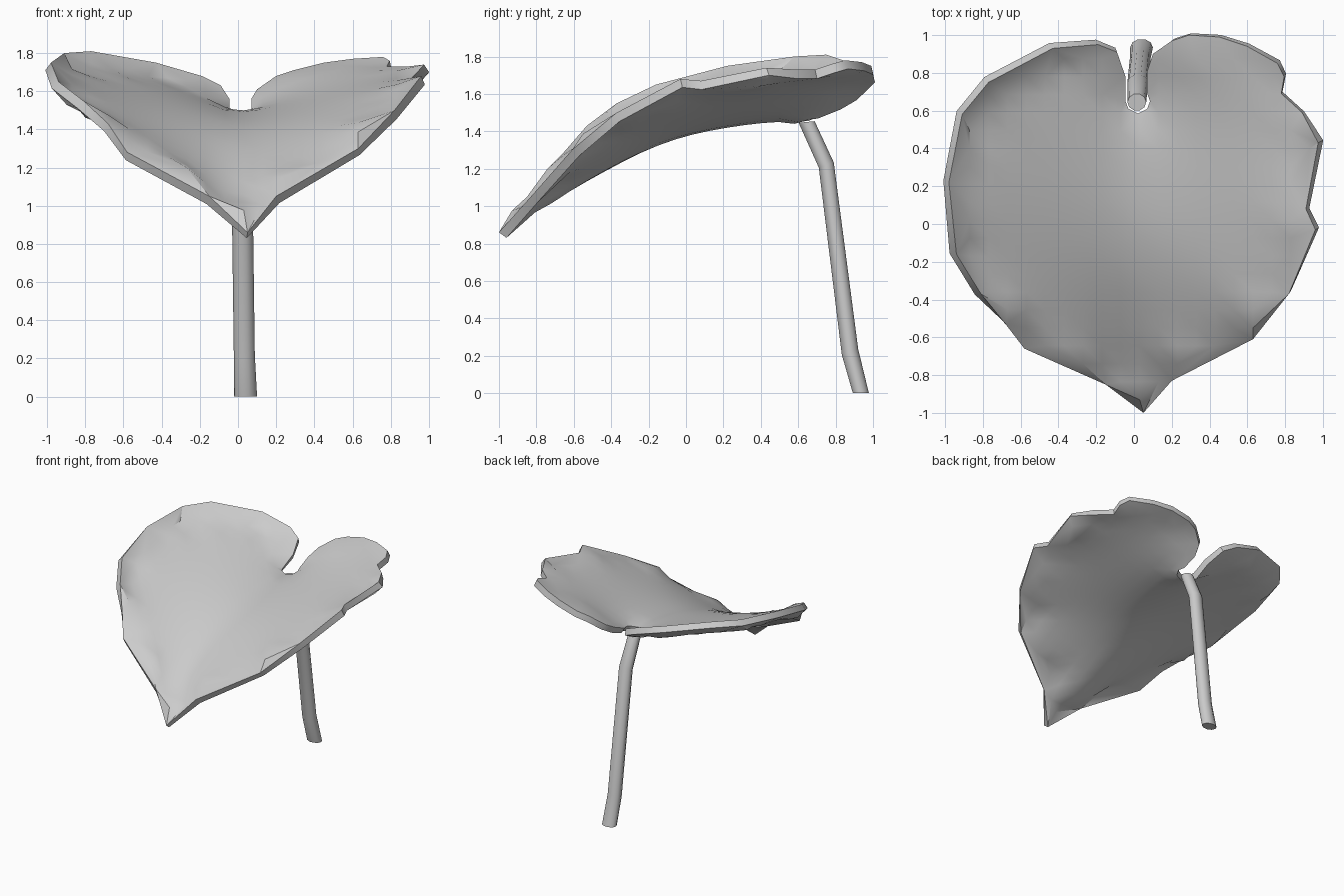
import bpy, bmesh, math
from mathutils import Vector, geometry

if "Cube" in bpy.data.objects:
    bpy.data.objects.remove(bpy.data.objects["Cube"])

# Leaf rim (x, y, z of the upper face), anticlockwise from the stem notch
rim = [(.02, .585, 1.49), (-.03, .61, 1.495), (-.045, .65, 1.50), (-.045, .78, 1.56), (-.09, .91, 1.63),
       (-.19, .95, 1.68), (-.43, .93, 1.75), (-.77, .75, 1.81), (-.91, .58, 1.80),
       (-.98, .22, 1.75), (-.94, -.16, 1.65), (-.81, -.37, 1.55), (-.68, -.53, 1.43), (-.58, -.66, 1.28),
       (-.15, -.85, 1.05), (.05, -1.0, .86), (.20, -.83, 1.05), (.63, -.61, 1.30), (.82, -.37, 1.50),
       (.96, -.03, 1.68), (.91, .08, 1.67), (.975, .43, 1.74), (.89, .59, 1.73), (.78, .69, 1.73),
       (.795, .78, 1.76), (.76, .85, 1.78), (.60, .94, 1.77), (.45, .99, 1.75), (.29, 1.0, 1.71),
       (.20, .97, 1.68), (.10, .90, 1.61), (.07, .81, 1.56), (.07, .69, 1.51), (.085, .65, 1.505), (.07, .61, 1.495)]
# Central fold (y, z)
fold = [(-1.0, .86), (-.5, 1.19), (-.26, 1.33), (.03, 1.43), (.36, 1.475), (.6, 1.49)]


def fold_z(y):
    for (a, za), (b, zb) in zip(fold, fold[1:]):
        if y <= b:
            return za + (zb - za) * (y - a) / (b - a)
    return fold[-1][1]


def inside(p, margin=.035):
    odd = False
    for i, b in enumerate(rim):
        a, b = Vector(rim[i - 1][:2]), Vector(b[:2])
        q, t = geometry.intersect_point_line(p, a, b)
        q = a.lerp(b, min(1, max(0, t)))
        if (Vector(q[:2]) - p).length < margin:
            return False
        if (a.y > p.y) != (b.y > p.y) and p.x < a.x + (p.y - a.y) * (b.x - a.x) / (b.y - a.y):
            odd = not odd
    return odd


def make_object(name, bm, angle):
    bmesh.ops.recalc_face_normals(bm, faces=bm.faces)
    mesh = bpy.data.meshes.new(name)
    bm.to_mesh(mesh)
    bm.free()
    ob = bpy.data.objects.new(name, mesh)
    bpy.context.collection.objects.link(ob)
    bpy.ops.object.select_all(action='DESELECT')
    ob.select_set(True)
    bpy.context.view_layer.objects.active = ob
    bpy.ops.object.shade_smooth_by_angle(angle=math.radians(angle))
    return ob


# Leaf blade: triangulated rim filled with a relaxed sheet hung from rim and fold
n = len(rim)
pts = [Vector(p[:2]) for p in rim]
heights = [p[2] for p in rim]
fixed = set(range(n))
for i in range(-10, 10):
    for j in range(-10, 11):
        p = Vector((.03 + .1 * i, .02 + .095 * j))
        if inside(p):
            if i == 0:
                fixed.add(len(pts))
            pts.append(p)
            heights.append(fold_z(p.y) if i == 0 else 1.5)
res = geometry.delaunay_2d_cdt(pts, [], [list(range(n))], 1, 1e-5)
flat, tris, source = res[0], res[2], res[3]
bm = bmesh.new()
verts = [bm.verts.new((p.x, p.y, heights[s[0]])) for p, s in zip(flat, source)]
for t in tris:
    bm.faces.new([verts[k] for k in t])


def relax(held, rounds):
    loose = [v for v, s in zip(verts, source) if s[0] not in held and v.link_edges]
    for _ in range(rounds):
        for v in loose:
            near = [e.other_vert(v).co.z for e in v.link_edges]
            v.co.z = sum(near) / len(near)


relax(fixed, 250)
relax(set(range(n)), 1)
bmesh.ops.recalc_face_normals(bm, faces=bm.faces)
if sum(f.normal.z for f in bm.faces) < 0:
    bmesh.ops.reverse_faces(bm, faces=bm.faces)
# Give the blade its thickness downwards
bm.normal_update()
lower = {v: bm.verts.new(v.co - v.normal * .05) for v in verts}
edges = [e for e in bm.edges if e.is_boundary]
faces = list(bm.faces)
for f in faces:
    bm.faces.new([lower[v] for v in reversed(f.verts)])
for e in edges:
    a, b = e.verts
    bm.faces.new((a, b, lower[b], lower[a]))
make_object("leaf_blade", bm, 40)

# Stem: bent oval tube (x, y, z, half width, half depth, tilt of ring)
rings = [(.04, .935, 0, .06, .045, 0), (.033, .877, .22, .055, .046, .35),
         (.02, .75, 1.22, .055, .042, .35), (.015, .645, 1.45, .05, .045, .1)]
bm = bmesh.new()
sides = 10
loops = []
for x, y, z, rx, ry, tilt in rings:
    ring = []
    for k in range(sides):
        a = math.tau * k / sides
        d = ry * math.sin(a)
        ring.append(bm.verts.new((x + rx * math.cos(a), y + d, z + d * tilt)))
    loops.append(ring)
for r, s in zip(loops, loops[1:]):
    for k in range(sides):
        m = (k + 1) % sides
        bm.faces.new((r[k], r[m], s[m], s[k]))
bm.faces.new(loops[0])
bm.faces.new(loops[-1])
make_object("stem", bm, 45)
